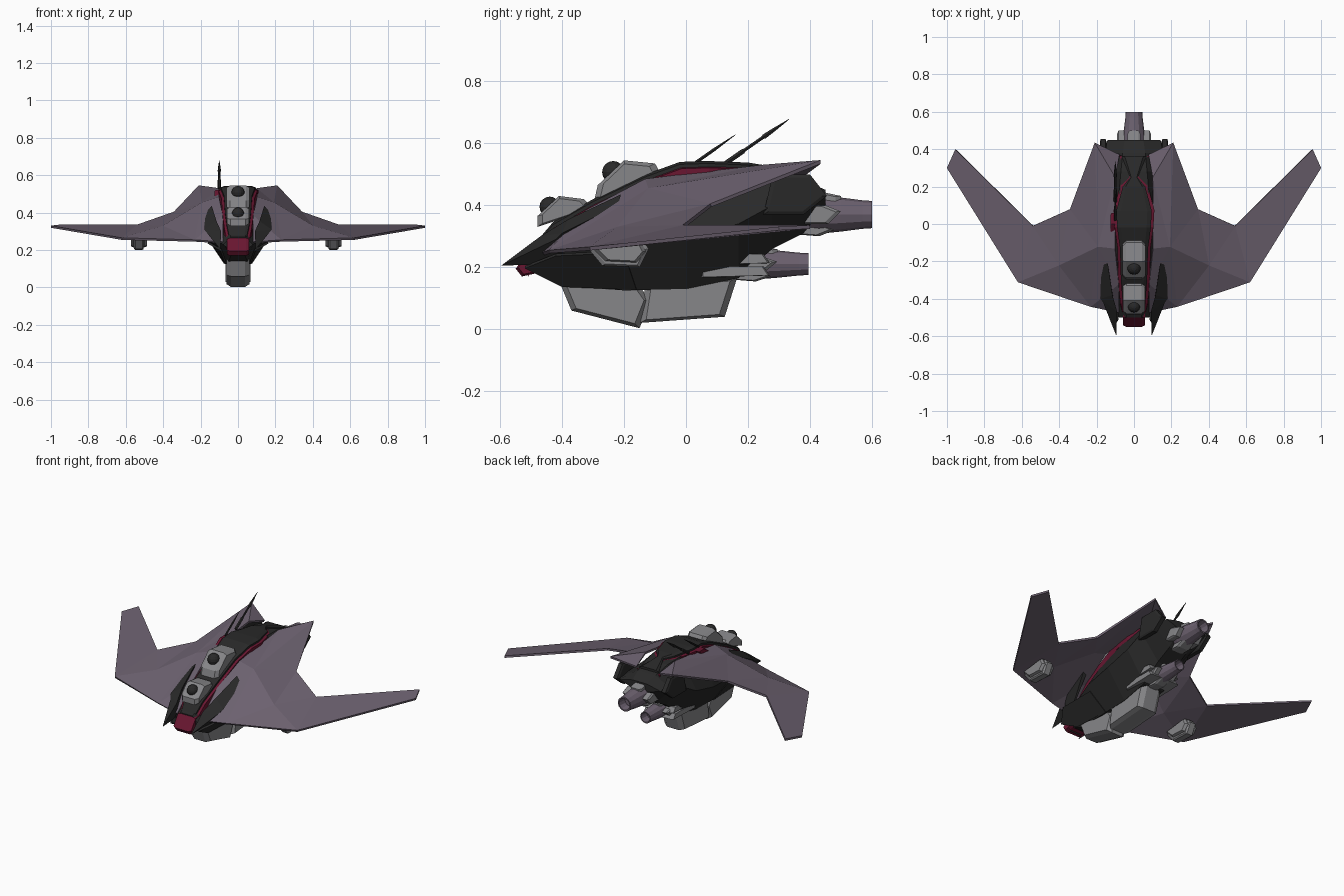
import bpy, bmesh, math
from mathutils import Vector

if "Cube" in bpy.data.objects:
    bpy.data.objects.remove(bpy.data.objects["Cube"])


def mat(name, rgb):
    m = bpy.data.materials.new(name)
    m.diffuse_color = (*rgb, 1)
    m.use_nodes = True
    m.node_tree.nodes["Principled BSDF"].inputs["Base Color"].default_value = m.diffuse_color
    return m


PURPLE = mat("purple_plate", (0.15, 0.12, 0.16))
BLACK = mat("black_hull", (0.022, 0.022, 0.022))
RED = mat("red_trim", (0.14, 0.008, 0.03))
GREY = mat("grey_metal", (0.24, 0.24, 0.25))


def mesh(name, verts, faces, m, mirror=False, thick=0):
    me = bpy.data.meshes.new(name)
    me.from_pydata(verts, [], faces)
    bm = bmesh.new()
    bm.from_mesh(me)
    bmesh.ops.recalc_face_normals(bm, faces=bm.faces)
    bm.to_mesh(me)
    bm.free()
    me.materials.append(m)
    ob = bpy.data.objects.new(name, me)
    bpy.context.collection.objects.link(ob)
    if thick:
        s = ob.modifiers.new("thickness", 'SOLIDIFY')
        s.thickness, s.offset = thick, 0
    if mirror:
        ob.modifiers.new("mirror", 'MIRROR')
    return ob


def loft(name, rings, m, **kw):
    n = len(rings[0])
    verts = [p for r in rings for p in r]
    faces = [(i * n + j, i * n + (j + 1) % n, (i + 1) * n + (j + 1) % n, (i + 1) * n + j)
             for i in range(len(rings) - 1) for j in range(n)]
    faces += [tuple(range(n))[::-1], tuple(range(len(verts) - n, len(verts)))]
    return mesh(name, verts, faces, m, **kw)


def slab(name, profile, half, m, x=0, inset=0.85, flat=0.7, **kw):
    """Side (y, z) profile with chamfered left and right faces."""
    cy = sum(p[0] for p in profile) / len(profile)
    cz = sum(p[1] for p in profile) / len(profile)
    layers = [(-half, inset), (-half * flat, 1), (half * flat, 1), (half, inset)]
    return loft(name, [[(x + dx, cy + (y - cy) * s, cz + (z - cz) * s) for y, z in profile]
                       for dx, s in layers], m, **kw)


def tube(name, rings, x, z, m, sides=12, **kw):
    """Tube along y from (y, radius) pairs."""
    return loft(name, [[(x + r * math.cos(a), y, z + r * math.sin(a))
                        for a in [math.tau * k / sides for k in range(sides)]]
                       for y, r in rings], m, **kw)


def rod(name, p0, p1, radii, m):
    p0, p1 = Vector(p0), Vector(p1)
    d = p1 - p0
    q = d.to_track_quat('Z', 'Y')
    return loft(name, [[p0 + d * t + q @ Vector((r * math.cos(a), r * math.sin(a), 0))
                        for a in [math.tau * k / 6 for k in range(6)]] for t, r in radii], m)


# folded wing plates
wing = [(0.08, -0.47, 0.24), (0.23, -0.44, 0.25), (0.62, -0.31, 0.26), (1.0, 0.30, 0.325),
        (0.955, 0.40, 0.33), (0.54, -0.01, 0.33), (0.34, 0.08, 0.40), (0.21, 0.435, 0.54),
        (0.10, 0.25, 0.525), (0.10, -0.13, 0.48), (0.08, -0.32, 0.38), (0.19, -0.12, 0.45),
        (0.40, -0.22, 0.325), (0.08, 0.37, 0.49)]
mesh("wing", wing, [(0, 1, 10), (1, 11, 10), (1, 12, 11), (1, 2, 12), (2, 5, 12), (2, 3, 4, 5),
                    (12, 5, 6), (12, 6, 11), (11, 6, 7), (11, 7, 8), (11, 8, 9), (9, 10, 11),
                    (8, 7, 13)], PURPLE, mirror=True, thick=0.012)

# main hull
hull = [(-0.50, .04, .27, .08, .23, .03, .19), (-0.40, .05, .33, .11, .25, .05, .14),
        (-0.20, .07, .44, .17, .28, .07, .125), (0.0, .08, .51, .19, .30, .07, .13),
        (0.17, .08, .52, .19, .34, .07, .165), (0.28, .07, .51, .18, .40, .06, .26),
        (0.38, .06, .48, .17, .42, .06, .31), (0.45, .05, .45, .14, .43, .05, .40)]
loft("hull", [[(a, y, za), (b, y, zb), (c, y, zc), (-c, y, zc), (-b, y, zb), (-a, y, za)]
              for y, a, za, b, zb, c, zc in hull], BLACK)

# dorsal spine with a red border under it
spine = [(-0.51, .04, .25), (-0.43, .06, .345), (-0.30, .07, .42), (-0.13, .075, .50),
         (-0.02, .09, .54), (0.07, .095, .543), (0.20, .06, .538), (0.25, .02, .53),
         (0.36, .065, .50)]
for name, grow, drop, m in (("spine", 0, 0, BLACK), ("red_border", .014, .014, RED)):
    loft(name, [[(w + grow, y + grow * .4, z - drop - .008), (w * .75, y, z - drop),
                 (-w * .75, y, z - drop), (-w - grow, y + grow * .4, z - drop - .008),
                 (-w - grow, y, z - .08), (w + grow, y, z - .08)] for y, w, z in spine], m)

# red nose
slab("red_nose", [(-0.55, .195), (-0.53, .17), (-0.44, .19), (-0.44, .28), (-0.50, .265)], .06, RED)
slab("red_side_pod", [(-0.07, .47), (0.0, .52), (0.06, .52), (0.0, .47)], .02, RED, x=-0.105)

# grey turret housings and black domes
slab("front_turret", [(-0.48, .33), (-0.48, .365), (-0.41, .43), (-0.33, .42), (-0.30, .39)], .058, GREY, inset=.8)
slab("rear_turret", [(-0.30, .40), (-0.285, .465), (-0.20, .545), (-0.10, .535), (-0.075, .49)], .062, GREY, inset=.8)
for name, y, z, r in (("front_dome", -0.44, .395, .033), ("rear_dome", -0.235, .507, .036)):
    bpy.ops.mesh.primitive_uv_sphere_add(segments=14, ring_count=8, radius=r, location=(0, y, z))
    ob = bpy.context.object
    ob.name = name
    ob.data.materials.append(BLACK)

# black cheek blades beside the nose
mesh("cheek_blade", [(.095, -.597, .205), (.165, -.42, .29), (.18, -.40, .31), (.175, -.22, .40),
                     (.14, -.21, .435), (.115, -.38, .355), (.09, -.47, .30), (.10, -.44, .21)],
     [(0, 1, 2, 6), (2, 5, 6), (2, 3, 4, 5), (0, 7, 1), (0, 6, 7), (1, 7, 2), (7, 6, 5), (7, 5, 4, 3), (7, 3, 2)],
     BLACK, mirror=True)
mesh("belly_blade", [(.16, -.42, .24), (.15, -.20, .25), (.07, -.16, .13), (.07, -.40, .14), (.09, -.52, .20)],
     [(0, 1, 2, 3, 4)], BLACK, mirror=True, thick=.012)

# black tail fins
slab("tail_fin", [(0.25, .37), (0.38, .37), (0.455, .43), (0.40, .50), (0.28, .50)], .018, BLACK,
     x=0.165, mirror=True)

# keel in two armoured blocks
slab("front_keel", [(-0.42, .18), (-0.37, .06), (-0.15, .003), (-0.115, .09), (-0.15, .14), (-0.36, .19)],
     .062, GREY, inset=.86, flat=.6)
slab("rear_keel", [(-0.15, .02), (0.125, .04), (0.165, .165), (-0.13, .15)], .068, GREY, inset=.86, flat=.6)

# pods under the wings
for side, x in (("left", -0.53), ("right", 0.51)):
    slab(side + "_wing_pod", [(-0.32, .265), (-0.27, .205), (-0.15, .20), (-0.12, .26), (-0.14, .285)],
         .026, GREY, x=x)
    slab(side + "_pod_flange", [(-0.31, .27), (-0.26, .22), (-0.16, .215), (-0.13, .25), (-0.15, .29)],
         .043, GREY, x=x)

# upper and lower engines: housing, side rails, nozzle
for name, y, z, s, end in (("upper", 0.30, .37, 1.0, .60), ("lower", 0.13, .21, .8, .395)):
    tube(name + "_nozzle", [(y, .05 * s), (end - .17, .062 * s), (end - .10, .055 * s),
                            (end - .03, .046 * s), (end, .044 * s), (end, .036 * s), (end - .05, .03 * s)],
         0, z, PURPLE)
    k = end - .12
    slab(name + "_engine_top", [(y - .06, z), (y - .06, z + .05 * s), (k - .05, z + .075 * s),
                                (k + .02, z + .06 * s), (k + .02, z + .035 * s)], .035 * s, GREY)
    slab(name + "_engine_base", [(y - .06, z), (k - .04, z - .03 * s), (k, z - .05 * s),
                                 (k - .05, z - .07 * s), (y - .06, z - .055 * s)], .04 * s, GREY)
    slab(name + "_engine_rail", [(y - .05, z - .03 * s), (y - .05, z + .03 * s), (k - .03, z + .03 * s),
                                 (k + .02, z + .01 * s), (k - .02, z - .03 * s)], .024, GREY,
         x=.066 * s, mirror=True)
for i, z in enumerate((.185, .225)):
    slab("exhaust_block_%d" % (i + 1), [(0.05, z - .018), (0.05, z + .018), (0.25, z + .018), (0.27, z - .012)],
         .10, GREY, inset=.95, flat=.9)

# antennas on the left side
rod("long_antenna", (-.10, .12, .53), (-.10, .333, .678),
    [(0, .009), (.3, .009), (.32, .006), (.6, .006), (.62, .009), (.75, .007), (1, .001)], BLACK)
rod("short_antenna", (-.10, .02, .53), (-.10, .16, .628), [(0, .006), (.5, .006), (1, .001)], BLACK)
